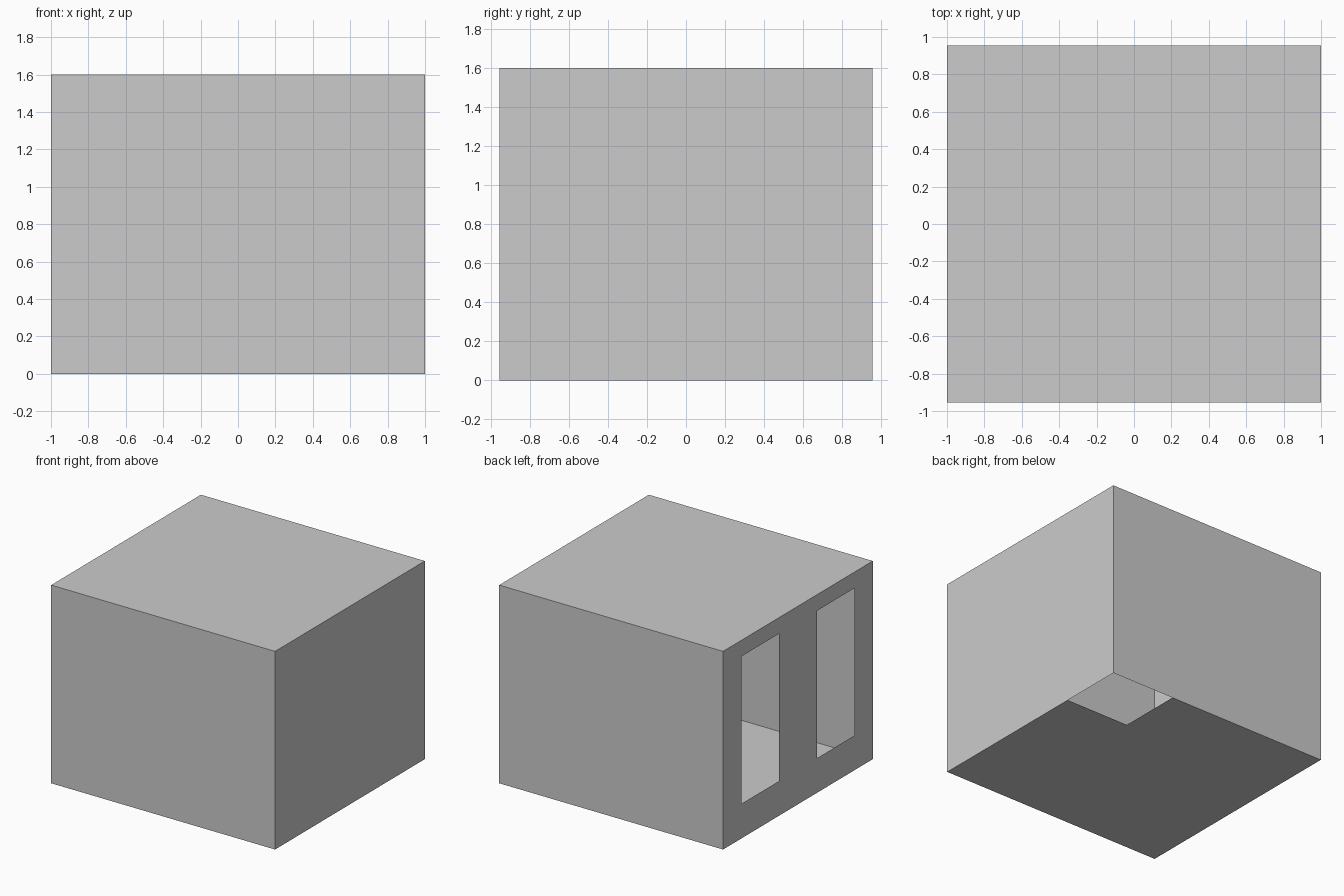
import bpy, bmesh
from mathutils import Vector

if "Cube" in bpy.data.objects:
    bpy.data.objects.remove(bpy.data.objects["Cube"])

X, Y, H = 1.0, 0.955, 1.6            # half width, half depth, height


def panel(name, origin, u_dir, v_dir, us, vs, openings=()):
    """Thin flat panel on a grid of cut lines; cells in openings stay empty.
    The outside faces along u_dir x v_dir."""
    o, u, v = Vector(origin), Vector(u_dir), Vector(v_dir)
    bm = bmesh.new()
    grid = [[bm.verts.new(o + u * a + v * b) for b in vs] for a in us]
    for i in range(len(us) - 1):
        for j in range(len(vs) - 1):
            if (i, j) not in openings:
                bm.faces.new((grid[i][j], grid[i + 1][j],
                              grid[i + 1][j + 1], grid[i][j + 1]))
    loose = [w for w in bm.verts if not w.link_faces]
    bmesh.ops.delete(bm, geom=loose, context='VERTS')
    mesh = bpy.data.meshes.new(name)
    bm.to_mesh(mesh)
    bm.free()
    obj = bpy.data.objects.new(name, mesh)
    bpy.context.collection.objects.link(obj)
    return obj


wide, deep, tall = (-X, X), (-Y, Y), (0, H)

# Solid walls and roof
panel("front_wall", (0, -Y, 0), (1, 0, 0), (0, 0, 1), wide, tall)
panel("back_wall", (0, Y, 0), (-1, 0, 0), (0, 0, 1), wide, tall)
panel("right_wall", (X, 0, 0), (0, 1, 0), (0, 0, 1), deep, tall)
panel("roof", (0, 0, H), (1, 0, 0), (0, 1, 0), wide, deep)

# Left wall with two tall window openings
panel("left_wall", (-X, 0, 0), (0, -1, 0), (0, 0, 1),
      (-Y, -0.72, -0.24, 0.24, 0.72, Y), (0, 0.28, 1.47, H),
      openings={(1, 1), (3, 1)})

# Floor with a hatch opening in the back right corner
panel("floor", (0, 0, 0), (0, 1, 0), (1, 0, 0),
      (-Y, 0.43, Y), (-X, 0.43, X), openings={(1, 1)})
